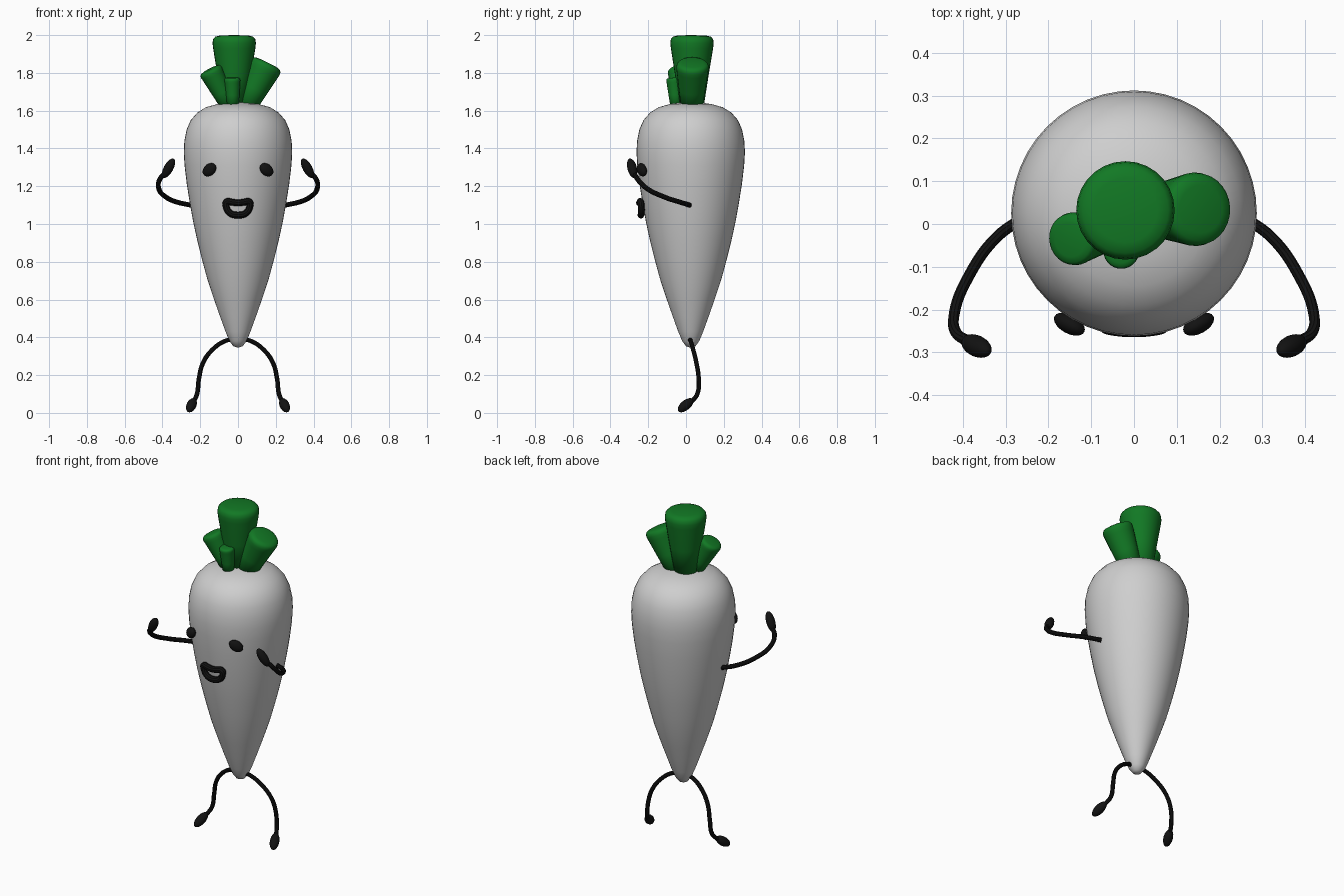
import bpy, bmesh, math
from mathutils import Vector, Matrix

if "Cube" in bpy.data.objects:
    bpy.data.objects.remove(bpy.data.objects["Cube"])


def material(name, rgb):
    m = bpy.data.materials.new(name)
    m.diffuse_color = (*rgb, 1)
    m.use_nodes = True
    m.node_tree.nodes["Principled BSDF"].inputs["Base Color"].default_value = m.diffuse_color
    return m


WHITE = material("root white", (0.62, 0.62, 0.62))
GREEN = material("leaf green", (0.006, 0.19, 0.018))
BLACK = material("soft black", (0.006, 0.006, 0.006))


def finish(name, bm, mat):
    bmesh.ops.recalc_face_normals(bm, faces=bm.faces)
    for f in bm.faces:
        f.smooth = True
    me = bpy.data.meshes.new(name)
    bm.to_mesh(me)
    bm.free()
    me.materials.append(mat)
    ob = bpy.data.objects.new(name, me)
    bpy.context.collection.objects.link(ob)
    return ob


def axis_matrix(a, b):
    """Place local z along the line from a to b, origin at a."""
    a, b = Vector(a), Vector(b)
    return Matrix.Translation(a) @ (b - a).to_track_quat('Z', 'Y').to_matrix().to_4x4()


def lathe(name, profile, mat, matrix, sides=32):
    """Revolve (radius, height) points; both ends close in a pole."""
    bm = bmesh.new()
    vs = [bm.verts.new((r, 0, z)) for r, z in profile]
    edges = [bm.edges.new(p) for p in zip(vs, vs[1:])]
    bmesh.ops.spin(bm, geom=vs + edges, axis=(0, 0, 1), cent=(0, 0, 0),
                   angle=math.tau, steps=sides)
    bmesh.ops.remove_doubles(bm, verts=bm.verts, dist=0.0001)
    bm.transform(matrix)
    return finish(name, bm, mat)


def blob(name, center, radii, rot, mat=BLACK):
    bm = bmesh.new()
    bmesh.ops.create_uvsphere(bm, u_segments=20, v_segments=12, radius=1)
    bm.transform(Matrix.Translation(center) @ rot @ Matrix.Diagonal((*radii, 1)))
    return finish(name, bm, mat)


def limb_end(name, a, b, width):
    """Rounded hand or foot stretched from a to b."""
    a, b = Vector(a), Vector(b)
    rot = (b - a).to_track_quat('Z', 'Y').to_matrix().to_4x4()
    return blob(name, (a + b) / 2, (width, width, (b - a).length / 2), rot)


def tube(name, points, radius, cyclic=False):
    cu = bpy.data.curves.new(name, 'CURVE')
    cu.dimensions = '3D'
    cu.bevel_depth, cu.bevel_resolution = radius, 3
    cu.resolution_u, cu.use_fill_caps = 6, True
    sp = cu.splines.new('BEZIER')
    sp.bezier_points.add(len(points) - 1)
    for bp, p in zip(sp.bezier_points, points):
        bp.co = p
        bp.handle_left_type = bp.handle_right_type = 'AUTO'
    sp.use_cyclic_u = cyclic
    cu.materials.append(BLACK)
    ob = bpy.data.objects.new(name, cu)
    bpy.context.collection.objects.link(ob)
    bpy.ops.object.select_all(action='DESELECT')
    ob.select_set(True)
    bpy.context.view_layer.objects.active = ob
    bpy.ops.object.convert(target='MESH')
    bpy.ops.object.shade_smooth_by_angle()


# Root body
body_profile = [(0, 0.345), (0.025, 0.353), (0.045, 0.38), (0.066, 0.43),
                (0.095, 0.51), (0.13, 0.61), (0.163, 0.71), (0.19, 0.81),
                (0.215, 0.91), (0.237, 1.01), (0.255, 1.11), (0.271, 1.21),
                (0.283, 1.31), (0.287, 1.38), (0.284, 1.44), (0.272, 1.5),
                (0.25, 1.55), (0.215, 1.59), (0.17, 1.618), (0.11, 1.635),
                (0.05, 1.643), (0, 1.645)]
lathe("root_body", body_profile, WHITE, Matrix.Translation((0, 0.025, 0)), 48)


# Leaf stalks: base, tip, base radius, tip radius
def leaf(name, base, tip, r0, r1):
    h = (Vector(tip) - Vector(base)).length
    e = r1 * 0.28
    prof = [(0, 0), (r0, 0), (r0 + (r1 - r0) * 0.5, h * 0.45), (r1 * 0.97, h - e * 2.2),
            (r1, h - e * 1.3), (r1 * 0.97, h - e * 0.65), (r1 * 0.87, h - e * 0.25),
            (r1 * 0.65, h - e * 0.06), (0, h)]
    lathe(name, prof, GREEN, axis_matrix(base, tip), 28)


leaf("leaf_tall", (-0.02, 0.03, 1.61), (-0.02, 0.032, 2.0), 0.062, 0.115)
leaf("leaf_right", (0.03, 0.03, 1.60), (0.157, 0.035, 1.855), 0.055, 0.086)
leaf("leaf_left", (-0.035, -0.01, 1.60), (-0.15, -0.037, 1.82), 0.04, 0.062)
leaf("leaf_front", (-0.027, -0.05, 1.61), (-0.03, -0.064, 1.775), 0.03, 0.042)

for side, s in (("left", -1), ("right", 1)):
    # Arm and hand
    tube("arm_" + side, [(s * x, y, z) for x, y, z in (
        (0.25, 0.02, 1.10), (0.32, -0.03, 1.115), (0.385, -0.12, 1.145),
        (0.42, -0.21, 1.19), (0.415, -0.255, 1.235), (0.385, -0.275, 1.27))], 0.013)
    limb_end("hand_" + side, (s * 0.396, -0.272, 1.245), (s * 0.34, -0.298, 1.345), 0.025)
    # Leg and foot
    tube("leg_" + side, [(s * x, y, z) for x, y, z in (
        (0.03, 0.02, 0.39), (0.07, 0.025, 0.38), (0.135, 0.038, 0.335), (0.185, 0.055, 0.265),
        (0.207, 0.067, 0.18), (0.217, 0.06, 0.1), (0.235, 0.03, 0.06))], 0.012)
    limb_end("foot_" + side, (s * 0.231, 0.036, 0.072), (s * 0.262, -0.04, 0.009), 0.026)
    # Eye
    rot = Matrix.Rotation(s * 0.5, 4, 'Z') @ Matrix.Rotation(s * 0.6, 4, 'Y')
    blob("eye_" + side, (s * 0.151, -0.234, 1.287), (0.043, 0.022, 0.031), rot)


# Open mouth outline, wrapped onto the round body
def on_body(x, z):
    r = 0.272 - (1.115 - z) * 0.12
    return (x, 0.025 - math.sqrt(r * r - x * x), z)


tube("mouth", [on_body(x, z) for x, z in (
    (-0.06, 1.117), (-0.03, 1.115), (0, 1.112), (0.03, 1.115), (0.06, 1.117),
    (0.062, 1.09), (0.042, 1.058), (0, 1.047), (-0.042, 1.058), (-0.062, 1.09))],
    0.018, True)
